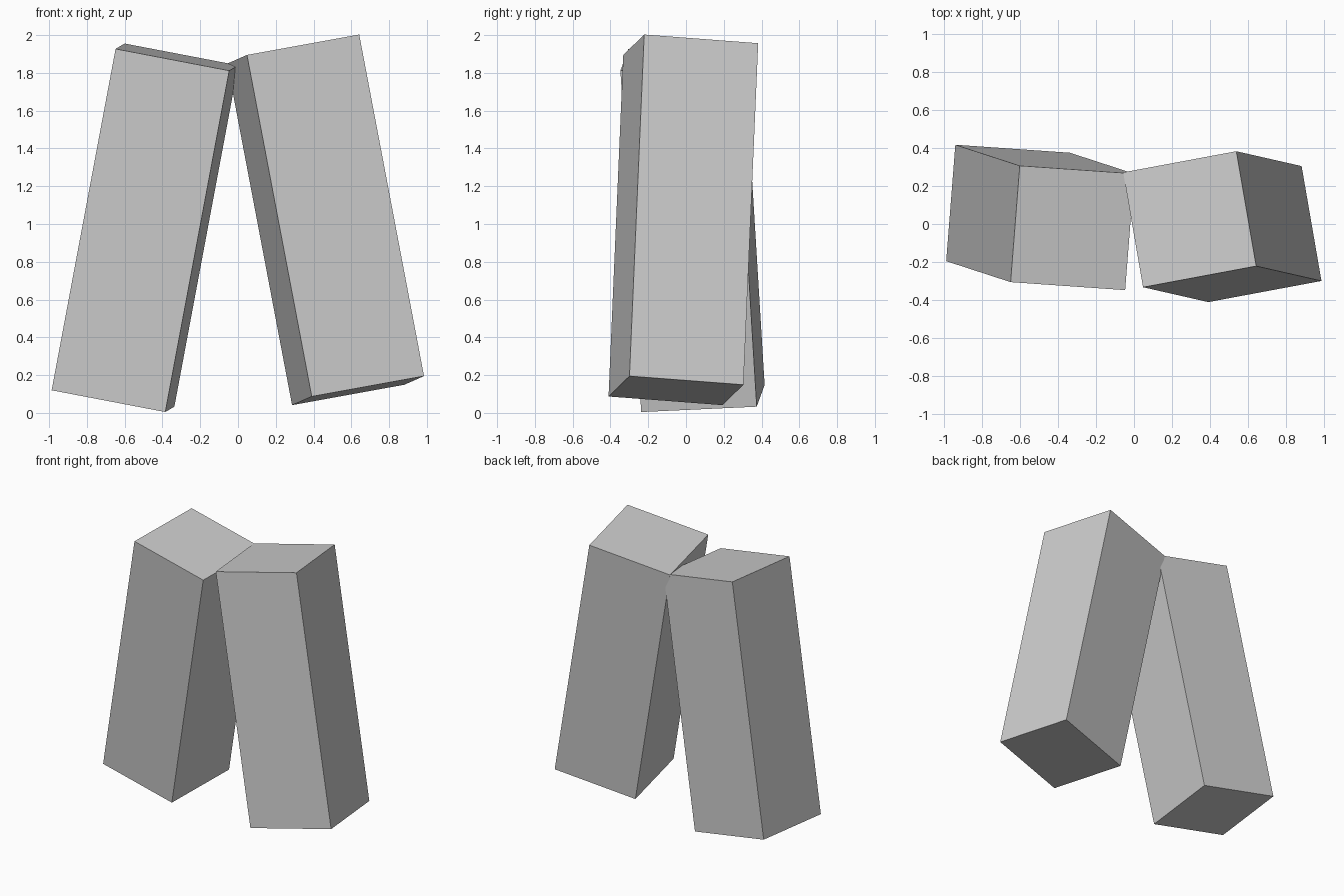
import bpy
from mathutils import Matrix, Vector

default = bpy.data.objects.get("Cube")
if default:
    bpy.data.objects.remove(default, do_unlink=True)

# Single plain grey
grey = bpy.data.materials.new("light grey")
grey.use_nodes = True
colour = (0.6, 0.6, 0.6, 1.0)
grey.diffuse_color = colour
grey.node_tree.nodes["Principled BSDF"].inputs["Base Color"].default_value = colour

WIDTH = 0.614
HEIGHT = 3 * WIDTH


def leaning_block(name, centre, side, up):
    """Square block whose local x follows side and whose length follows up."""
    z = Vector(up).normalized()
    y = z.cross(Vector(side)).normalized()
    x = y.cross(z)
    turn = Matrix((x, y, z)).transposed()
    bpy.ops.mesh.primitive_cube_add(size=1, location=centre, rotation=turn.to_euler())
    block = bpy.context.object
    block.name = name
    block.scale = (WIDTH, WIDTH, HEIGHT)
    block.data.materials.append(grey)
    return block


# Two blocks leaning together at the top
leaning_block("right_block", (-0.4925, 0.0345, 0.98), (0.602, -0.042, -0.115), (0.338, -0.11, 1.805))
leaning_block("left_block", (0.464, -0.014, 1.022), (0.595, 0.111, 0.107), (-0.343, 0.078, 1.808))
